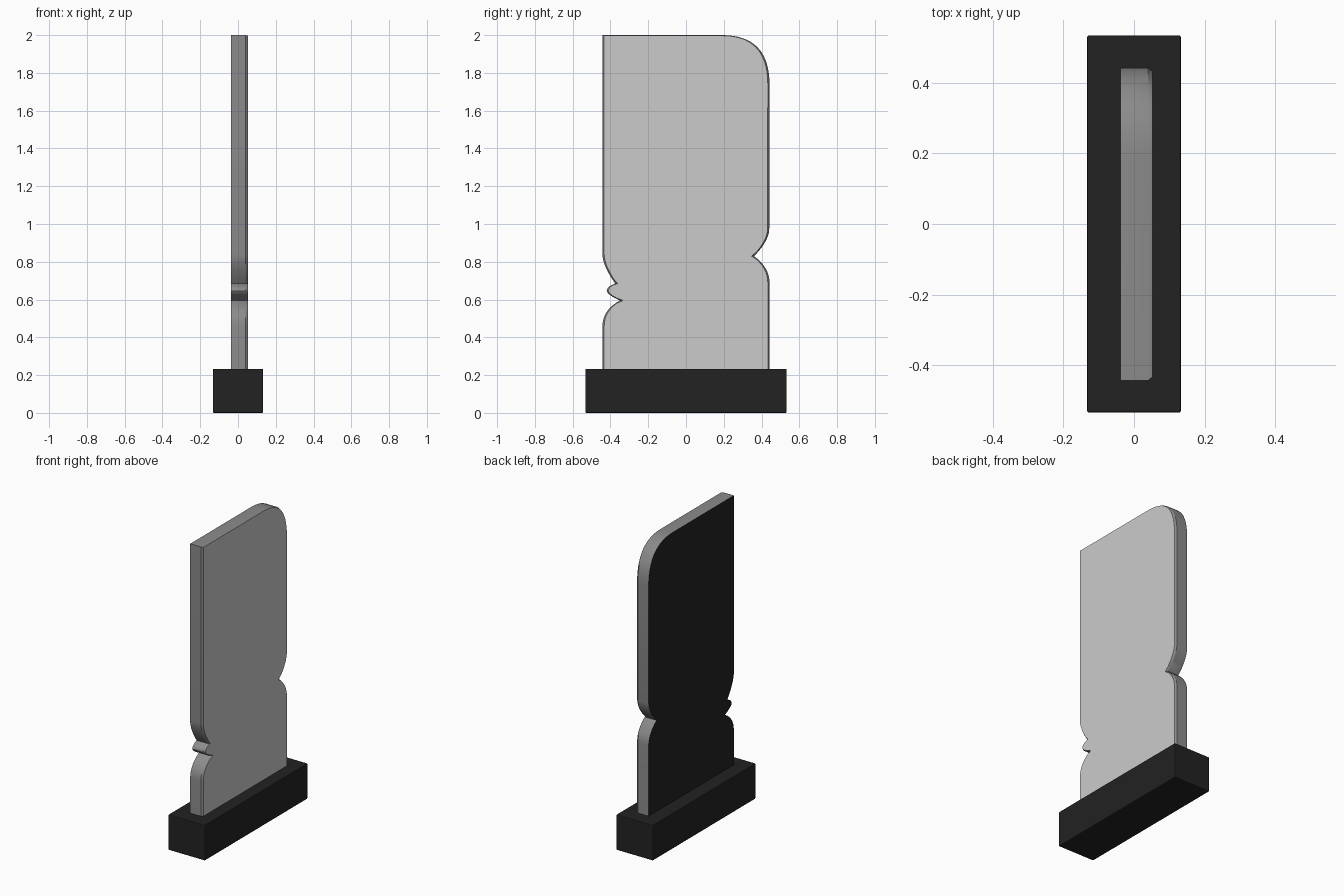
import bpy, bmesh
from mathutils import Vector

if "Cube" in bpy.data.objects:
    bpy.data.objects.remove(bpy.data.objects["Cube"])


def material(name, v):
    m = bpy.data.materials.new(name)
    m.diffuse_color = (v, v, v, 1)
    m.use_nodes = True
    m.node_tree.nodes["Principled BSDF"].inputs["Base Color"].default_value = m.diffuse_color
    return m


black = material("black", 0.016)
light = material("light grey face", 0.6)
grey = material("mid grey edge", 0.26)


def curve(a, c, b, n=8):
    """Quadratic curve from a to b pulled towards c, without its end point."""
    a, c, b = Vector(a), Vector(c), Vector(b)
    return [a * (1 - t) ** 2 + c * 2 * t * (1 - t) + b * t * t
            for t in (i / n for i in range(n))]


def finish(bm, name, mats):
    bmesh.ops.recalc_face_normals(bm, faces=bm.faces)
    me = bpy.data.meshes.new(name)
    bm.to_mesh(me)
    bm.free()
    ob = bpy.data.objects.new(name, me)
    bpy.context.collection.objects.link(ob)
    for m in mats:
        me.materials.append(m)
    return ob


# Plinth: block with slightly softened edges
bm = bmesh.new()
bmesh.ops.create_cube(bm, size=1)
bmesh.ops.scale(bm, vec=(0.265, 1.066, 0.233), verts=bm.verts)
bmesh.ops.translate(bm, vec=(0, 0, 0.1165), verts=bm.verts)
bmesh.ops.bevel(bm, geom=bm.edges[:], offset=0.005, segments=2, profile=0.5,
                affect='EDGES')
finish(bm, "plinth", [black])

# Slab outline (y, z), anticlockwise, with side notches and one round corner
W = 0.442
outline = [Vector((-W, 0.1)), Vector((W, 0.1))]
outline += curve((W, 0.69), (W, 0.77), (0.36, 0.83))
outline += curve((0.36, 0.83), (W, 0.91), (W, 0.985))
outline += curve((W, 1.74), (W, 2.0), (0.19, 2.0), 14)
outline += [Vector((0.19, 2.0)), Vector((-W, 2.0))]
outline += curve((-W, 0.84), (-W, 0.78), (-0.375, 0.685))
outline += curve((-0.375, 0.685), (-0.42, 0.668), (-0.42, 0.645), 5)
outline += curve((-0.42, 0.645), (-0.415, 0.625), (-0.35, 0.595), 5)
outline += curve((-0.35, 0.595), (-W, 0.545), (-W, 0.46))
outline.append(Vector((-W, 0.46)))

# Inset outline for the bevel on the front face
inner = []
for i, p in enumerate(outline):
    d1 = (p - outline[i - 1]).normalized()
    d2 = (outline[(i + 1) % len(outline)] - p).normalized()
    n = Vector((d1.y + d2.y, -d1.x - d2.x)) / max(1 + d1.dot(d2), 0.5)
    inner.append(Vector((p.x - 0.009 * n.x, p.y - 0.003 * n.y)))

# Slab: black back, grey rim, light front
bm = bmesh.new()
rings = [[bm.verts.new((x, p.x, p.y)) for p in pts]
         for x, pts in ((-0.038, outline), (0.04, outline), (0.052, inner))]
n = len(outline)
for r, s in zip(rings, rings[1:]):
    for i in range(n):
        j = (i + 1) % n
        f = bm.faces.new((r[i], r[j], s[j], s[i]))
        f.material_index = 2
bm.faces.new(rings[0]).material_index = 0
bm.faces.new(rings[2]).material_index = 1
slab = finish(bm, "slab", [black, light, grey])

bpy.context.view_layer.objects.active = slab
slab.select_set(True)
bpy.ops.object.shade_smooth_by_angle(angle=0.5)
